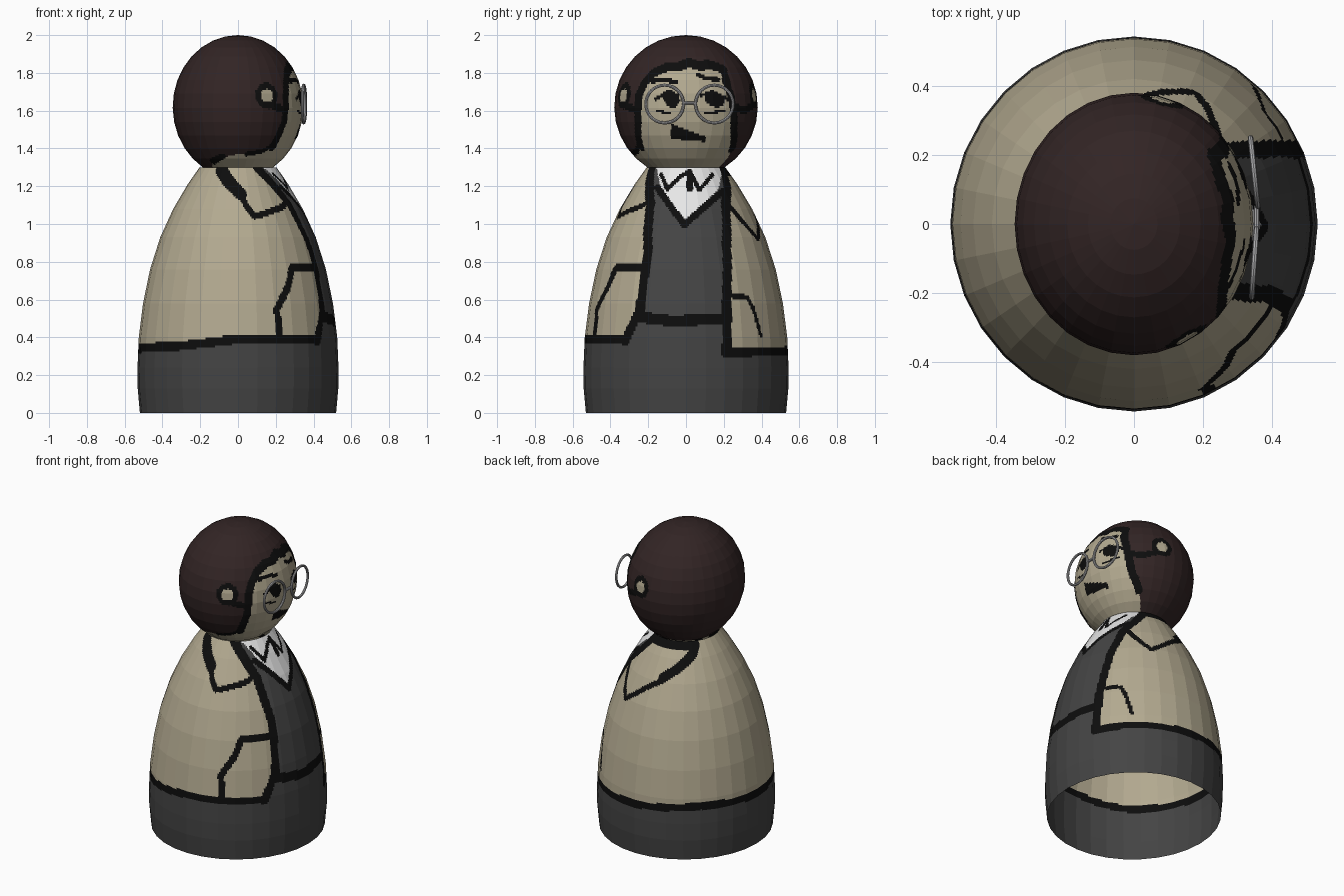
import bpy, bmesh, math

if "Cube" in bpy.data.objects:
    bpy.data.objects.remove(bpy.data.objects["Cube"])

def material(name, r, g, b):
    m = bpy.data.materials.new(name)
    m.diffuse_color = (r, g, b, 1)
    m.use_nodes = True
    m.node_tree.nodes["Principled BSDF"].inputs["Base Color"].default_value = m.diffuse_color
    return m

MATS = [material("beige", .45, .40, .28), material("ink_black", .004, .004, .004),
        material("dark_grey", .058, .058, .058), material("white", .85, .85, .85),
        material("dark_brown", .032, .018, .018)]
METAL = material("metal_grey", .42, .42, .43)
BEIGE, BLACK, GREY, WHITE, BROWN = range(5)
SIDES, SUB, STEP = 32, 10, .011

def near(p, line, width, k=1.0):
    """True if p lies on a painted stroke; k scales the horizontal axis to units."""
    h = width / 2
    for (ax, ay), (bx, by) in zip(line, line[1:]):
        if p[1] < min(ay, by) - h or p[1] > max(ay, by) + h:
            continue
        dx, dy = (bx - ax) * k, by - ay
        qx, qy = (p[0] - ax) * k, p[1] - ay
        t = max(0, min(1, (qx * dx + qy * dy) / (dx * dx + dy * dy + 1e-12)))
        if (qx - t * dx) ** 2 + (qy - t * dy) ** 2 < h * h:
            return True
    return False

def inside(p, poly):
    hit = False
    for (ax, ay), (bx, by) in zip(poly, poly[1:] + poly[:1]):
        if (ay > p[1]) != (by > p[1]) and p[0] < ax + (p[1] - ay) / (by - ay) * (bx - ax):
            hit = not hit
    return hit

def interp(t, pts):
    """Piecewise linear lookup, pts sorted by first value."""
    if t <= pts[0][0]:
        return pts[0][1]
    for (a, u), (b, v) in zip(pts, pts[1:]):
        if t <= b:
            return u + (v - u) * (t - a) / (b - a)
    return pts[-1][1]

def turned_part(name, profile, xscale, paint):
    """Faceted surface of revolution, finely cut in plane so the paint rule can colour it."""
    rows = [profile[0]]
    for (r0, z0), (r1, z1) in zip(profile, profile[1:]):
        n = max(1, round(math.hypot(r1 - r0, z1 - z0) / STEP))
        rows += [(r0 + (r1 - r0) * i / n, z0 + (z1 - z0) * i / n) for i in range(1, n + 1)]
    ring = []
    for s in range(SIDES):
        a, b = (math.tau * (s + d) / SIDES for d in (0, 1))
        for i in range(SUB):
            t = i / SUB
            ring.append((math.cos(a) * (1 - t) + math.cos(b) * t,
                         math.sin(a) * (1 - t) + math.sin(b) * t))
    n = len(ring)
    bm = bmesh.new()
    grid = [[bm.verts.new((c * r * xscale, s * r, z)) for c, s in ring] for r, z in rows]
    for j in range(len(rows) - 1):
        r, z = (rows[j][0] + rows[j + 1][0]) / 2, (rows[j][1] + rows[j + 1][1]) / 2
        for i in range(n):
            k = (i + 1) % n
            f = bm.faces.new((grid[j][i], grid[j][k], grid[j + 1][k], grid[j + 1][i]))
            c, s = (ring[i][0] + ring[k][0]) / 2, (ring[i][1] + ring[k][1]) / 2
            f.material_index = paint(math.degrees(math.atan2(s, c)), z, r, r * s)
    bmesh.ops.remove_doubles(bm, verts=bm.verts, dist=1e-5)
    me = bpy.data.meshes.new(name)
    bm.to_mesh(me)
    bm.free()
    for m in MATS:
        me.materials.append(m)
    ob = bpy.data.objects.new(name, me)
    bpy.context.collection.objects.link(ob)
    return ob

# Body paint, strokes as (angle in degrees from +x, height)
LEFT_EDGE = [(-37, .38), (-28, .55), (-27, .86), (-34, 1.1), (-44, 1.2), (-60, 1.3)]
RIGHT_EDGE = [(23.5, .32), (25, .6), (30, .9), (38, 1.1), (52, 1.2), (66, 1.3)]
HEM_LEFT = [(-180, .34), (-125, .355), (-90, .39), (-37, .39)]
HEM_RIGHT = [(23, .32), (90, .33), (135, .355), (180, .34)]
STROKES = [
    (LEFT_EDGE, .055), (RIGHT_EDGE, .055), (HEM_LEFT, .048), (HEM_RIGHT, .048),
    ([(-29, .51), (-8, .485), (25, .5)], .06),                                  # waistcoat hem
    ([(-29, .77), (-52, .77), (-56, .68), (-66, .55), (-65, .41)], .04),        # left pocket
    ([(25, .62), (40, .615), (44, .545), (48, .41)], .024),                     # right pocket
    ([(-42, 1.1), (-49, 1.085), (-76, 1.04), (-90, 1.17)], .032),               # left lapel
    ([(-87, 1.16), (-115, 1.29)], .065),
    ([(40, 1.12), (50, 1.03), (64, .92), (85, 1.03), (108, 1.12)], .032),       # right lapel
    ([(100, 1.1), (136, 1.24), (140, 1.28), (100, 1.28), (66, 1.28)], .055),
]
# Shirt collar, as (y, z)
SHIRT = [(-.16, 1.31), (.2, 1.31), (.17, 1.18), (-.01, 1.02), (-.13, 1.18)]
V_NECK = [(-.15, 1.19), (-.01, .995), (.19, 1.17)]
COLLAR = [(-.13, 1.26), (-.1, 1.185), (-.03, 1.25), (.02, 1.28), (.07, 1.18), (.14, 1.26)]
KNOT = [(.02, 1.19), (.02, 1.25)]

def paint_body(a, z, r, y):
    k = math.radians(r)
    if any(near((a, z), line, w, k) for line, w in STROKES):
        return BLACK
    if abs(a) < 80 and z > .95:
        if near((y, z), V_NECK, .036) or near((y, z), COLLAR, .022) or near((y, z), KNOT, .035):
            return BLACK
        if inside((y, z), SHIRT):
            return WHITE
    if z < interp(a, HEM_LEFT if a < -30 else HEM_RIGHT):
        return GREY
    flip = lambda line: [(h, t) for t, h in line]
    return GREY if interp(z, flip(LEFT_EDGE)) < a < interp(z, flip(RIGHT_EDGE)) else BEIGE

turned_part("body", [(.53, 0), (.542, .13), (.543, .24), (.536, .4), (.513, .58), (.475, .76),
                     (.42, .93), (.35, 1.08), (.272, 1.21), (.208, 1.3)], .98, paint_body)

# Head paint: hairline as (angle, height)
HAIRLINE = [(-50, 1.41), (-43, 1.55), (-42, 1.68), (-38, 1.75), (-31, 1.8), (-19, 1.83), (-8, 1.83),
            (3, 1.855), (14, 1.835), (23, 1.845), (38, 1.82), (37, 1.75), (40, 1.66), (45, 1.5),
            (53, 1.4)]
FACE = HAIRLINE + [(60, 1.28), (-140, 1.28), (-128, 1.335), (-90, 1.37), (-62, 1.38)]

def ear(angle):
    return [(angle + 9 * math.cos(math.radians(t)), 1.68 + .055 * math.sin(math.radians(t)))
            for t in range(0, 361, 40)]

EARS = [ear(-63), ear(76)]
HEAD_STROKES = [
    (HAIRLINE, .05), (EARS[0], .032), (EARS[1], .032),
    ([(-57, 1.625), (-42, 1.6)], .04), ([(69, 1.63), (55, 1.6), (42, 1.62)], .04),   # ear to hair
    ([(-50, 1.42), (-62, 1.385), (-80, 1.37)], .025), ([(-108, 1.36), (-128, 1.33)], .03),
]
# Face details as (y, z)
FACE_STROKES = [
    ([(-.085, 1.67), (-.07, 1.655)], .075), ([(.14, 1.665), (.165, 1.655)], .075),   # pupils
    ([(-.16, 1.66), (-.1, 1.7), (-.045, 1.68)], .018),                               # lids
    ([(.08, 1.68), (.14, 1.7), (.22, 1.66)], .018),
    ([(-.15, 1.6), (-.09, 1.585)], .014), ([(.1, 1.585), (.2, 1.6)], .014),
    ([(-.18, 1.755), (-.12, 1.765), (-.05, 1.75)], .022),                            # brows
    ([(.06, 1.79), (.11, 1.77), (.17, 1.765)], .022),
]
MOUTH = [(-.08, 1.53), (.11, 1.46), (.1, 1.435), (-.08, 1.45)]

def paint_head(a, z, r, y):
    k = math.radians(r)
    if any(near((a, z), line, w, k) for line, w in HEAD_STROKES):
        return BLACK
    if any(inside((a, z), e) for e in EARS):
        return BEIGE
    if not inside((a, z), FACE):
        return BROWN
    if abs(a) < 50 and (inside((y, z), MOUTH) or any(near((y, z), l, w) for l, w in FACE_STROKES)):
        return BLACK
    return BEIGE

polar = [math.radians(147.4 * (1 - i / 13)) for i in range(14)]
turned_part("head", [(.38 * math.sin(t), 1.62 + .38 * math.cos(t)) for t in polar], .91, paint_head)

# Spectacles: two wire rings and a bridge
for side, y, yaw in (("left", -.113, 4), ("right", .15, -6)):
    bpy.ops.mesh.primitive_torus_add(location=(.348, y, 1.635), major_radius=.1, minor_radius=.008,
                                     rotation=(0, math.pi / 2, math.radians(-yaw)),
                                     major_segments=32, minor_segments=8)
    ob = bpy.context.object
    ob.name = side + "_spectacle_ring"
    ob.data.materials.append(METAL)
    bpy.ops.object.shade_smooth_by_angle()
bpy.ops.mesh.primitive_cylinder_add(vertices=8, radius=.008, depth=.07, location=(.355, .018, 1.64),
                                    rotation=(math.pi / 2, 0, 0))
bridge = bpy.context.object
bridge.name = "spectacle_bridge"
bridge.data.materials.append(METAL)
